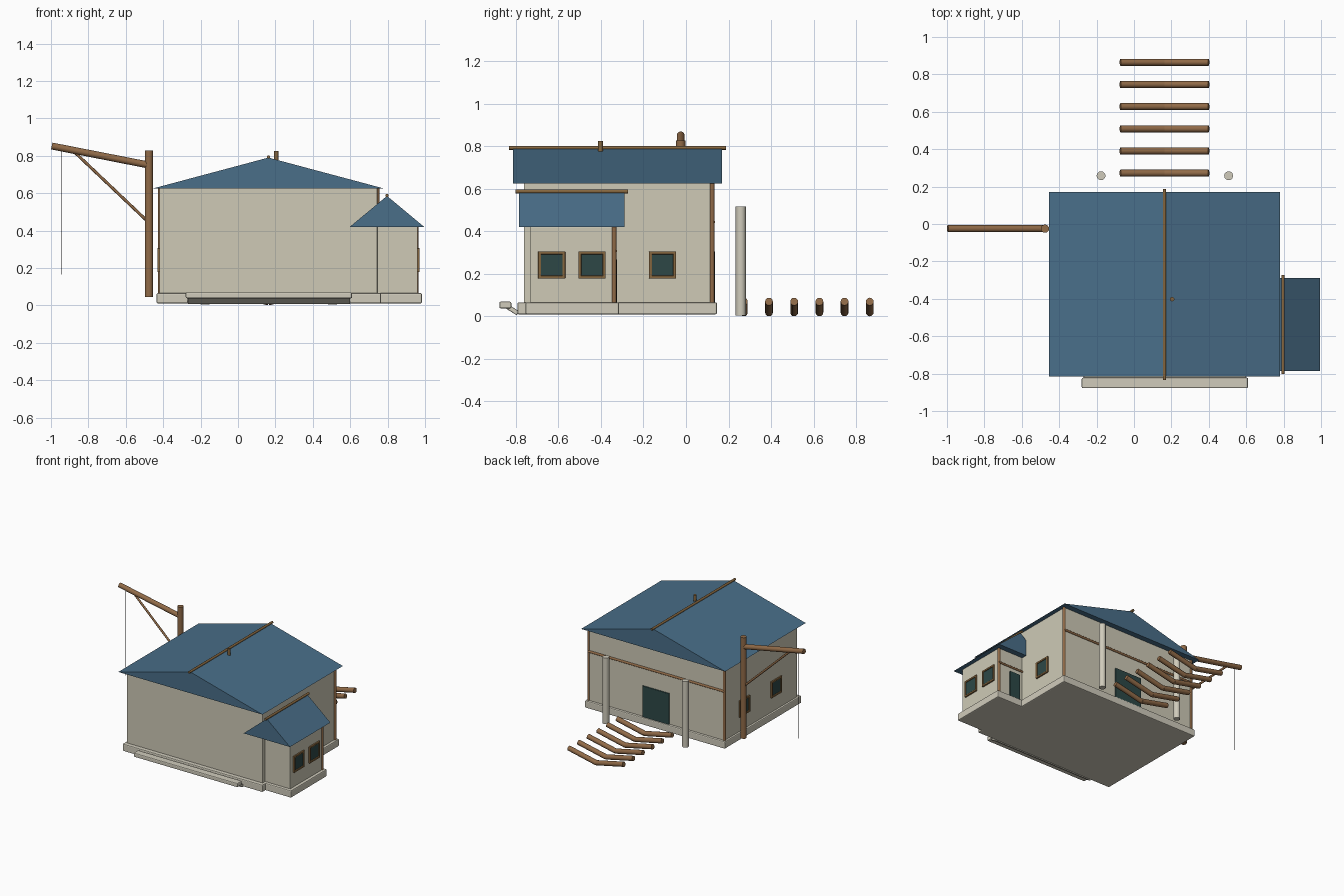
import bpy
from math import radians
from mathutils import Vector

if "Cube" in bpy.data.objects:
    bpy.data.objects.remove(bpy.data.objects["Cube"])


def material(name, rgb):
    m = bpy.data.materials.new(name)
    m.use_nodes = True
    m.diffuse_color = (*rgb, 1)
    m.node_tree.nodes["Principled BSDF"].inputs["Base Color"].default_value = (*rgb, 1)
    return m


PLASTER = material("plaster", (0.62, 0.59, 0.47))
STONE = material("pale_stone", (0.63, 0.60, 0.50))
ROOF = material("blue_roof", (0.067, 0.157, 0.25))
WOOD = material("timber", (0.28, 0.145, 0.064))
FRAME = material("window_wood", (0.24, 0.135, 0.05))
GLASS = material("dark_teal", (0.026, 0.064, 0.062))
ROPE = material("black_rope", (0.012, 0.012, 0.014))


def box(name, x, y, z, mat, bevel=0.0, tilt=0):
    """Box from (min, max) ranges, optionally tilted about x."""
    bpy.ops.mesh.primitive_cube_add(size=1)
    o = bpy.context.object
    o.name = name
    size = [r[1] - r[0] for r in (x, y, z)]
    for v in o.data.vertices:
        v.co = [c * s for c, s in zip(v.co, size)]
    o.location = [sum(r) / 2 for r in (x, y, z)]
    o.rotation_euler.x = radians(tilt)
    o.data.materials.append(mat)
    if bevel:
        m = o.modifiers.new("soft_edges", "BEVEL")
        m.width, m.segments = bevel, 2
    return o


def rod(name, a, b, r, mat=WOOD, sides=16):
    """Round bar between two points."""
    a, b = Vector(a), Vector(b)
    bpy.ops.mesh.primitive_cylinder_add(radius=r, depth=(b - a).length, vertices=sides,
                                        location=(a + b) / 2)
    o = bpy.context.object
    o.name = name
    o.rotation_euler = (b - a).to_track_quat("Z", "Y").to_euler()
    o.data.materials.append(mat)
    bpy.ops.object.shade_smooth_by_angle(angle=radians(40))
    return o


def gable_roof(name, x, y, z):
    """Closed triangular prism with its ridge along y."""
    mid = sum(x) / 2
    verts = [p for d in y for p in ((x[0], d, z[0]), (x[1], d, z[0]), (mid, d, z[1]))]
    faces = [(0, 1, 2), (5, 4, 3), (0, 3, 4, 1), (1, 4, 5, 2), (2, 5, 3, 0)]
    me = bpy.data.meshes.new(name)
    me.from_pydata(verts, [], faces)
    me.materials.append(ROOF)
    o = bpy.data.objects.new(name, me)
    bpy.context.collection.objects.link(o)
    rod(name + "_ridge_pole", (mid, y[0] - 0.018, z[1] + 0.003),
        (mid, y[1] + 0.018, z[1] + 0.003), 0.009, FRAME, 10)


def window(name, x, y, side):
    """Square window on a side wall: four frame bars around a pane."""
    half, bar, mid = 0.064, 0.014, 0.242
    xs = sorted((x - side * 0.005, x + side * 0.011))
    for s, label in ((-1, "low"), (1, "high")):
        e = sorted((s * half, s * (half - bar)))
        box(f"{name}_frame_{label}", xs, (y - half, y + half),
            (mid + e[0], mid + e[1]), FRAME, 0.003)
        box(f"{name}_jamb_{label}", xs, (y + e[0], y + e[1]),
            (mid - half, mid + half), FRAME, 0.003)
    pane = sorted((x - side * 0.003, x + side * 0.005))
    box(name + "_pane", pane, (y - half + bar, y + half - bar),
        (mid - half + bar, mid + half - bar), GLASS)


# Stone footings and plaster walls
box("main_footing", (-0.435, 0.765), (-0.793, 0.146), (0.01, 0.066), STONE, 0.007)
box("annex_footing", (0.72, 0.983), (-0.755, -0.315), (0.01, 0.066), STONE, 0.007)
box("main_hall", (-0.42, 0.745), (-0.763, 0.128), (0.06, 0.627), PLASTER, 0.004)
box("annex", (0.73, 0.96), (-0.732, -0.333), (0.06, 0.423), PLASTER, 0.004)

# Front step with its sloping support
box("front_step", (-0.28, 0.61), (-0.878, -0.822), (0.038, 0.07), STONE, 0.007)
box("step_support", (-0.27, 0.60), (-0.848, -0.785), (0.02, 0.042), STONE, 0.005, -32)

# Roofs and chimney
gable_roof("main_roof", (-0.455, 0.78), (-0.815, 0.17), (0.625, 0.79))
gable_roof("annex_roof", (0.598, 0.995), (-0.785, -0.29), (0.42, 0.585))
rod("roof_peg", (0.204, -0.402, 0.74), (0.204, -0.402, 0.825), 0.012, FRAME, 10)

# Rear corner posts and wall rails
for label, x, y, top in (("main_left", 0.745, 0.123, 0.625), ("main_right", -0.417, 0.123, 0.625),
                         ("annex_left", 0.955, -0.338, 0.42)):
    rod(label + "_corner_post", (x, y, 0.06), (x, y, top), 0.011)
rod("main_rear_rail", (-0.42, 0.128, 0.445), (0.75, 0.128, 0.445), 0.009)
rod("annex_rear_rail", (0.745, -0.332, 0.307), (0.96, -0.332, 0.307), 0.008)

# Windows and doors
for i, (x, y, side) in enumerate(((0.96, -0.632, 1), (0.96, -0.442, 1), (0.745, -0.11, 1),
                                  (-0.42, -0.11, -1), (-0.42, -0.5, -1))):
    window(f"window_{i + 1}", x, y, side)
box("rear_door", (0.05, 0.28), (0.12, 0.137), (0.062, 0.305), GLASS, 0.003)
box("annex_door", (0.77, 0.86), (-0.34, -0.325), (0.062, 0.27), GLASS, 0.003)

# Rear columns
for label, x in (("right", -0.176), ("left", 0.506)):
    rod(label + "_column", (x, 0.258, 0.005), (x, 0.258, 0.517), 0.024, STONE, 12)

# Row of sagging logs behind the house
for i in range(6):
    y = 0.272 + i * 0.1185
    for label, x in (("right", -0.073), ("left", 0.399)):
        rod(f"log_{i + 1}_{label}", (x, y, 0.07), (0.163, y, 0.019), 0.0185, WOOD, 12)

# Hoist: post, arm, brace and rope
rod("hoist_post", (-0.476, -0.025, 0.045), (-0.476, -0.025, 0.828), 0.022)
rod("hoist_arm", (-0.996, -0.025, 0.852), (-0.476, -0.025, 0.75), 0.0185)
rod("hoist_brace", (-0.476, -0.025, 0.442), (-0.885, -0.025, 0.83), 0.008, WOOD, 10)
rod("hoist_rope", (-0.945, -0.025, 0.165), (-0.945, -0.025, 0.842), 0.0025, ROPE, 6)
